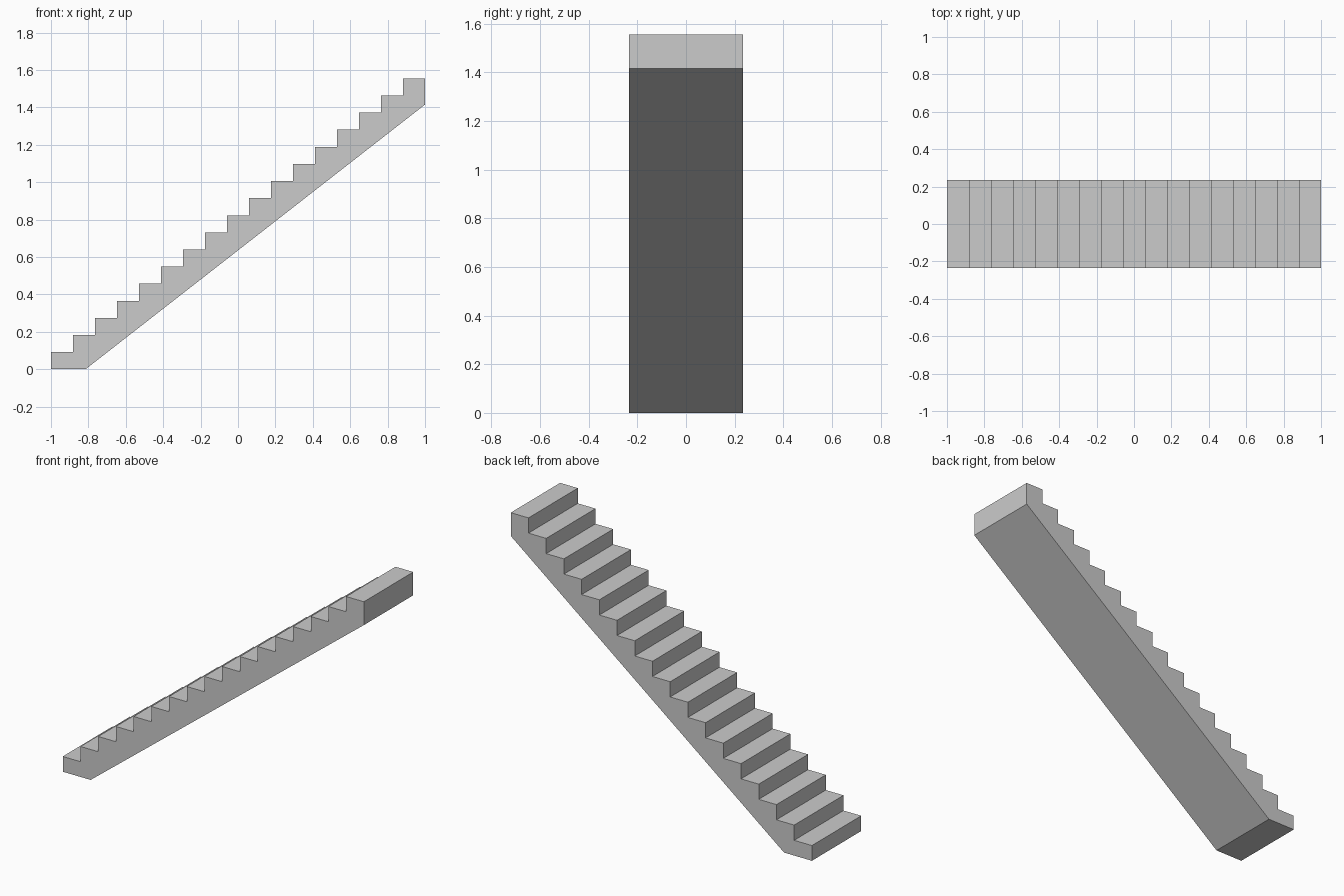
import bpy, bmesh

if "Cube" in bpy.data.objects:
    bpy.data.objects.remove(bpy.data.objects["Cube"])

STEPS = 17
RUN = 2.0 / STEPS
HEIGHT = 1.555
RISE = HEIGHT / STEPS
HALF_WIDTH = 0.234

# Side profile: sloped soffit, then the treads and risers
profile = [(-1.0, 0.0), (-0.815, 0.0), (1.0, 1.415), (1.0, HEIGHT)]
for i in range(STEPS - 1, 0, -1):
    x = -1.0 + i * RUN
    profile += [(x, (i + 1) * RISE), (x, i * RISE)]
profile.append((-1.0, RISE))

# Extrude the profile across the width of the flight
bm = bmesh.new()
face = bm.faces.new([bm.verts.new((x, -HALF_WIDTH, z)) for x, z in profile])
result = bmesh.ops.extrude_face_region(bm, geom=[face], use_keep_orig=True)
new_verts = [g for g in result["geom"] if isinstance(g, bmesh.types.BMVert)]
bmesh.ops.translate(bm, verts=new_verts, vec=(0, 2 * HALF_WIDTH, 0))
bmesh.ops.recalc_face_normals(bm, faces=bm.faces[:])

mesh = bpy.data.meshes.new("stair_flight")
bm.to_mesh(mesh)
bm.free()
bpy.context.collection.objects.link(bpy.data.objects.new("stair_flight", mesh))
